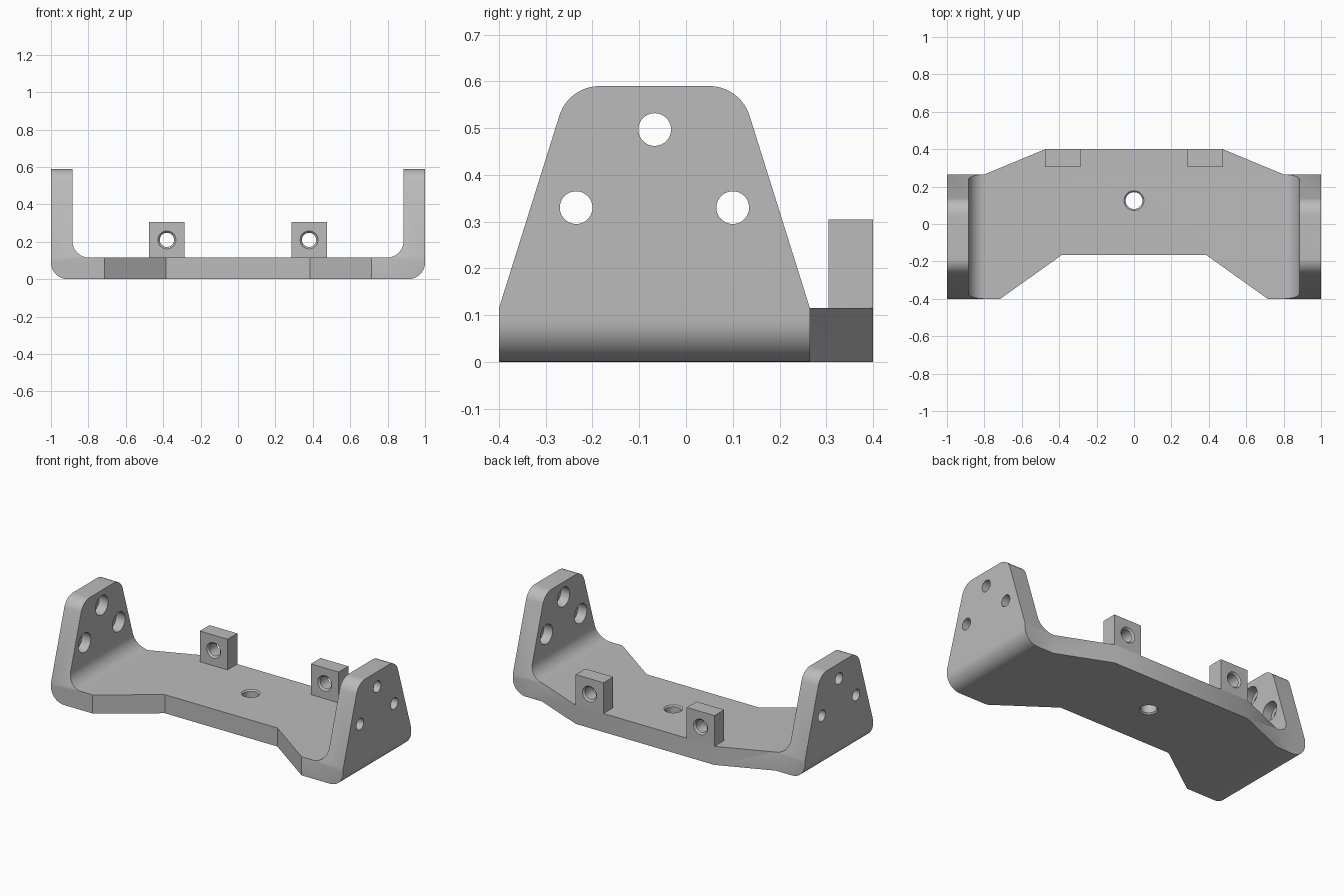
import bpy, bmesh, math
from mathutils import Vector

if "Cube" in bpy.data.objects:
    bpy.data.objects.remove(bpy.data.objects["Cube"])

grey = bpy.data.materials.new("light_grey")
grey.diffuse_color = (0.5, 0.5, 0.5, 1)
grey.use_nodes = True
grey.node_tree.nodes["Principled BSDF"].inputs["Base Color"].default_value = grey.diffuse_color


def fillet(points):
    """Round the (u, v, radius) corners of a closed outline."""
    out = []
    for i, (u, v, r) in enumerate(points):
        p = Vector((u, v))
        if r == 0:
            out.append(p)
            continue
        a = (Vector(points[i - 1][:2]) - p).normalized()
        b = (Vector(points[(i + 1) % len(points)][:2]) - p).normalized()
        half = a.angle(b) / 2
        centre = p + (a + b).normalized() * r / math.sin(half)
        start = p + a * r / math.tan(half) - centre
        turn = start.angle_signed(p + b * r / math.tan(half) - centre)
        for k in range(13):
            ang = -turn * k / 12
            c, s = math.cos(ang), math.sin(ang)
            out.append(centre + Vector((c * start.x - s * start.y,
                                        s * start.x + c * start.y)))
    return out


def make(name, bm):
    bmesh.ops.recalc_face_normals(bm, faces=bm.faces[:])
    me = bpy.data.meshes.new(name)
    bm.to_mesh(me)
    bm.free()
    me.materials.append(grey)
    ob = bpy.data.objects.new(name, me)
    bpy.context.collection.objects.link(ob)
    return ob


def prism(name, outline, axis, lo, hi):
    """Extrude an outline along x, y or z."""
    place = {"x": lambda p, w: (w, p[0], p[1]),
             "y": lambda p, w: (p[0], w, p[1]),
             "z": lambda p, w: (p[0], p[1], w)}[axis]
    bm = bmesh.new()
    face = bm.faces.new([bm.verts.new(place(p, lo)) for p in outline])
    ext = bmesh.ops.extrude_face_region(bm, geom=[face], use_keep_orig=True)
    move = Vector(place((0, 0), hi - lo))
    for v in ext["geom"]:
        if isinstance(v, bmesh.types.BMVert):
            v.co += move
    return make(name, bm)


def lathe(name, centre, axis, steps, n=40):
    """Stepped round cutter; steps are (position along axis, radius)."""
    bm = bmesh.new()
    rings = []
    for w, r in steps:
        ring = []
        for k in range(n):
            t = 2 * math.pi * k / n
            co = [centre[0] + r * math.cos(t), centre[1] + r * math.sin(t)]
            co.insert("xyz".index(axis), w)
            ring.append(bm.verts.new(co))
        rings.append(ring)
    for a, b in zip(rings, rings[1:]):
        for k in range(n):
            bm.faces.new((a[k], a[(k + 1) % n], b[(k + 1) % n], b[k]))
    bm.faces.new(rings[0])
    bm.faces.new(rings[-1])
    return make(name, bm)


def boolean(ob, tool, operation):
    """Apply a boolean and discard the tool."""
    mod = ob.modifiers.new("cut", 'BOOLEAN')
    mod.object, mod.operation, mod.solver = tool, operation, 'EXACT'
    bpy.context.view_layer.update()
    dg = bpy.context.evaluated_depsgraph_get()
    me = bpy.data.meshes.new_from_object(ob.evaluated_get(dg))
    ob.modifiers.clear()
    ob.data = me
    bpy.data.objects.remove(tool)


def drilled(lo, hi, r, rim, chamfer):
    """Steps for a through hole chamfered at both ends."""
    return [(lo - 0.02, rim), (lo, rim), (lo + chamfer, r),
            (hi - chamfer, r), (hi, rim), (hi + 0.02, rim)]


T, H = 0.115, 0.59   # wall thickness, overall height

# U-shaped bracket with rounded bends
bracket = prism("bracket", fillet([
    (-1, 0, 0.09), (1, 0, 0.09), (1, H, 0), (1 - T, H, 0), (1 - T, T, 0.09),
    (T - 1, T, 0.09), (T - 1, H, 0), (-1, H, 0)]), "y", -0.5, 0.5)

# Plan outline: notched front, tapered back
right = [(0.385, -0.165), (0.715, -0.4), (1.1, -0.4), (1.1, 0.4 - 0.135),
         (0.8, 0.265), (0.475, 0.4)]
plan = right + [(-x, y) for x, y in reversed(right)]
boolean(bracket, prism("plan_cutter", plan, "z", -0.1, 0.8), 'INTERSECT')

# Tapered, rounded side plates
side = fillet([(-0.4, -0.1, 0), (0.5, -0.1, 0), (0.5, T, 0), (0.265, T, 0),
               (0.116, H, 0.09), (-0.251, H, 0.09), (-0.4, T, 0)])
boolean(bracket, prism("side_cutter", side, "x", -1.2, 1.2), 'INTERSECT')

# Side plate holes, counterbored on the inside
for s in (-1, 1):
    for y, z in ((-0.067, 0.497), (-0.235, 0.33), (0.1, 0.33)):
        steps = [(s * 1.05, 0.035), (s * 0.945, 0.035),
                 (s * 0.945, 0.06), (s * 0.86, 0.06)]
        boolean(bracket, lathe("hole_cutter", (y, z), "x", steps), 'DIFFERENCE')

# Centre hole in the base
boolean(bracket, lathe("hole_cutter", (0, 0.125), "z",
                       drilled(0, T, 0.045, 0.053, 0.008)), 'DIFFERENCE')

# Two drilled mounting blocks on the back edge
parts = [bracket]
for s, label in ((-1, "left"), (1, "right")):
    x0, x1 = s * 0.38 - 0.095, s * 0.38 + 0.095
    block = prism(label + "_mounting_block",
                  [(x0, T), (x1, T), (x1, 0.305), (x0, 0.305)], "y", 0.305, 0.4)
    boolean(block, lathe("hole_cutter", (s * 0.38, 0.21), "y",
                         drilled(0.305, 0.4, 0.038, 0.048, 0.01)), 'DIFFERENCE')
    parts.append(block)

# Smooth bends and holes, keep edges crisp
for ob in parts:
    bpy.ops.object.select_all(action='DESELECT')
    ob.select_set(True)
    bpy.context.view_layer.objects.active = ob
    bpy.ops.object.shade_smooth_by_angle(angle=math.radians(25))
